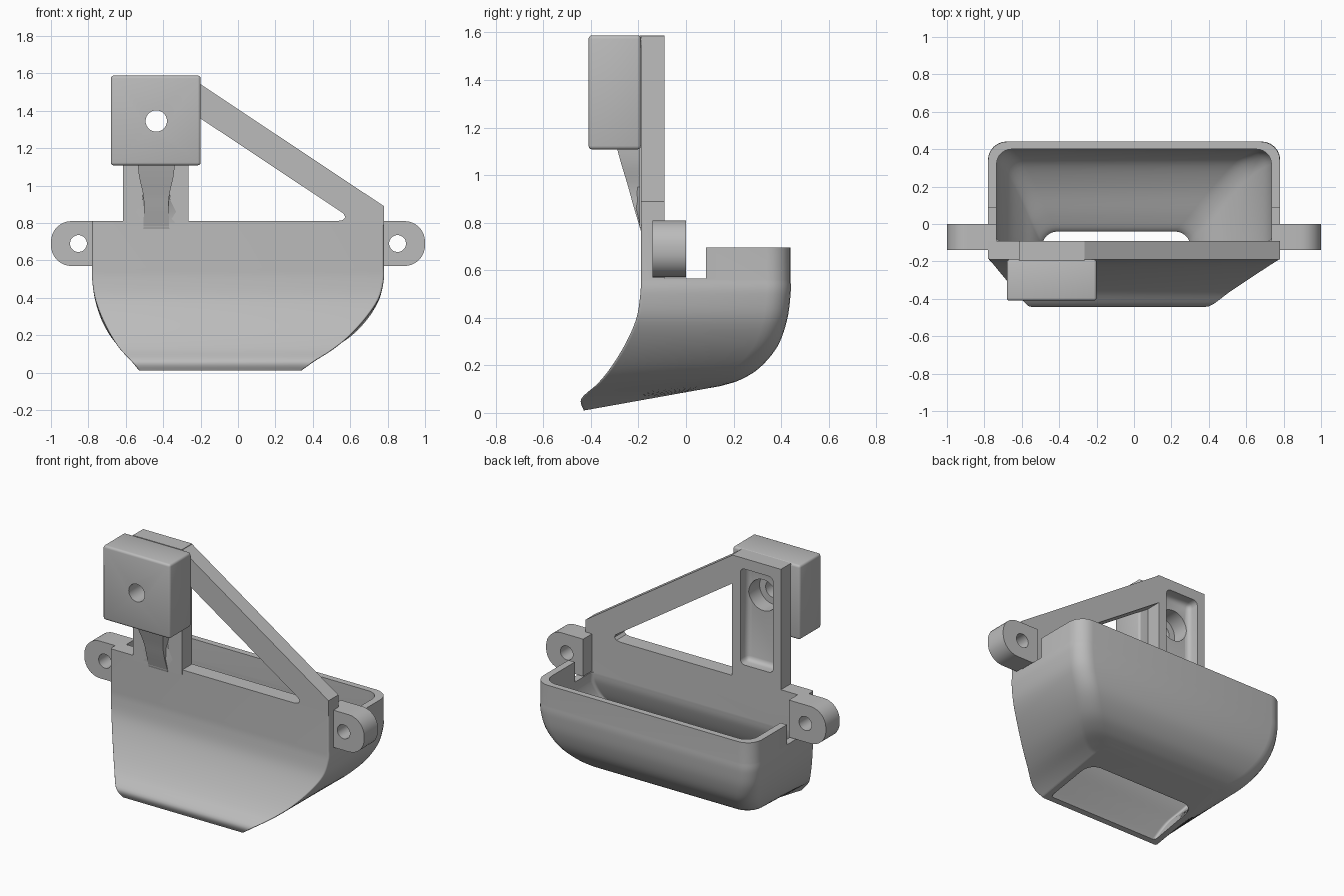
import bpy, bmesh, math
from mathutils import Vector

cube = bpy.data.objects.get("Cube")
if cube:
    bpy.data.objects.remove(cube, do_unlink=True)

GREY = (0.5, 0.5, 0.5, 1)
mat = bpy.data.materials.new("plain grey")
mat.use_nodes = True
mat.diffuse_color = GREY
mat.node_tree.nodes["Principled BSDF"].inputs["Base Color"].default_value = GREY


def finish(name, bm):
    bmesh.ops.recalc_face_normals(bm, faces=bm.faces)
    me = bpy.data.meshes.new(name)
    bm.to_mesh(me)
    bm.free()
    me.materials.append(mat)
    ob = bpy.data.objects.new(name, me)
    bpy.context.collection.objects.link(ob)
    return ob


def loft(name, rings):
    """Skin closed rings of points and cap both ends."""
    bm = bmesh.new()
    rows = [[bm.verts.new(p) for p in ring] for ring in rings]
    n = len(rows[0])
    for a, b in zip(rows, rows[1:]):
        for i in range(n):
            j = (i + 1) % n
            bm.faces.new((a[i], a[j], b[j], b[i]))
    bm.faces.new(rows[0])
    bm.faces.new(rows[-1])
    return finish(name, bm)


def prism(name, outline, y0, y1):
    """Extrude an x-z outline along y."""
    return loft(name, [[(x, y, z) for x, z in outline] for y in (y0, y1)])


def box(name, x0, x1, y0, y1, z0, z1):
    return prism(name, [(x0, z0), (x1, z0), (x1, z1), (x0, z1)], y0, y1)


def rod(name, x, z, r, y0, y1):
    turns = [math.tau * i / 40 for i in range(40)]
    return prism(name, [(x + r * math.cos(a), z + r * math.sin(a)) for a in turns], y0, y1)


def apply(ob, mod):
    bpy.ops.object.select_all(action='DESELECT')
    bpy.context.view_layer.objects.active = ob
    ob.select_set(True)
    bpy.ops.object.modifier_apply(modifier=mod.name)


def cut(ob, *cutters):
    for c in cutters:
        m = ob.modifiers.new("cut", 'BOOLEAN')
        m.operation, m.solver, m.object = 'DIFFERENCE', 'EXACT', c
        apply(ob, m)
        bpy.data.objects.remove(c, do_unlink=True)


def bevel(ob, width, segments=3):
    m = ob.modifiers.new("bevel", 'BEVEL')
    m.width, m.segments, m.limit_method = width, segments, 'ANGLE'
    apply(ob, m)


def smooth(ob):
    bpy.ops.object.select_all(action='DESELECT')
    bpy.context.view_layer.objects.active = ob
    ob.select_set(True)
    bpy.ops.object.shade_smooth_by_angle(angle=math.radians(32))


def spline(keys, steps=5):
    """Catmull-Rom through tuples of section values."""
    k = [Vector(v) for v in keys]
    out = []
    for i in range(len(k) - 1):
        b, c = k[i], k[i + 1]
        a, d = k[max(i - 1, 0)], k[min(i + 2, len(k) - 1)]
        for s in range(steps):
            t = s / steps
            out.append(b + (c - a) * (t / 2) + (a * 2 - b * 5 + c * 4 - d) * (t * t / 2)
                       + (b * 3 - a - c * 3 + d) * (t ** 3 / 2))
    return out + [k[-1]]


def section(v, r_front, r_back):
    """Rounded rectangle between a front point and a back point."""
    front, back = Vector((0, v[0], v[1])), Vector((0, v[2], v[3]))
    xl, xr = v[4], v[5]
    depth = (back - front).length
    way = (back - front) / depth
    pts = []
    for cx, cs, r, start in ((xr - r_back, depth - r_back, r_back, 0),
                             (xl + r_back, depth - r_back, r_back, 90),
                             (xl + r_front, r_front, r_front, 180),
                             (xr - r_front, r_front, r_front, 270)):
        for i in range(7):
            a = math.radians(start + 15 * i)
            pts.append(front + way * (cs + r * math.sin(a)) + Vector((cx + r * math.cos(a), 0, 0)))
    return pts


# Chute shell: front y, z, back y, z, left x, right x of each section
outer = [(-.19, .56, .44, .56, -.78, .78), (-.192, .5, .44, .5, -.78, .78),
         (-.208, .4, .425, .39, -.765, .755), (-.25, .3, .385, .28, -.73, .69),
         (-.31, .2, .31, .19, -.68, .60), (-.37, .125, .23, .14, -.63, .51),
         (-.44, .06, .16, .117, -.57, .41), (-.43, .01, .14, .112, -.53, .34)]
inner = [(-.09, .56, .40, .56, -.735, .735), (-.1, .5, .40, .5, -.735, .735),
         (-.14, .4, .385, .4, -.72, .70), (-.2, .3, .33, .29, -.67, .62),
         (-.26, .2, .2, .2, -.6, .5), (-.33, .11, .04, .13, -.53, .37),
         (-.40, .01, -.04, .08, -.49, .3), (-.42, -.05, -.05, 0, -.48, .29)]
top_out = (-.19, .81, .44, .81, -.78, .78)
top_in = (-.09, .9, .40, .9, -.735, .735)
chute = loft("chute", [section(v, .012, .1) for v in [top_out] + spline(outer)])
cavity = loft("cavity", [section(v, .02, .08) for v in [top_in] + spline(inner)])
cut(chute, cavity,
    box("side_notch", -1, 1, -.09, .085, .565, 1),
    box("rear_trim", -1, 1, .08, 1, .695, 1))
smooth(chute)

# Mounting ears
for side, label in ((1, "left"), (-1, "right")):
    outline = [(.735, .57), (.735, .81)]
    for cz, start in ((.7, 90), (.68, 0)):
        for i in range(9):
            a = math.radians(start - 90 * i / 8)
            outline.append((.89 + .11 * math.cos(a), cz + .11 * math.sin(a)))
    ear = prism(label + "_ear", [(side * x, z) for x, z in outline], -.14, 0)
    cut(ear, rod("ear_hole", side * .853, .69, .045, -.3, .2))
    smooth(ear)

# Upright post with an open pocket in its back
HX, HZ = -.437, 1.345
post = box("post", -.615, -.265, -.195, -.09, .78, 1.588)
pocket = box("pocket", -.56, -.325, -.165, 0, .9, 1.52)
bevel(pocket, .03)
cut(post, pocket, rod("post_bore", HX, HZ, .1, -.3, 0))
smooth(post)

# Square mounting block with a counterbored hole
block = box("mounting_block", -.68, -.2, -.41, -.19, 1.108, 1.588)
bevel(block, .015)
cut(block, rod("counterbore", HX, HZ, .1, -.27, 0), rod("screw_hole", HX, HZ, .057, -.6, 0))
smooth(block)

# Tapered rib under the block
rib_keys = [(1.13, -.295, .1), (1.05, -.273, .092), (.95, -.243, .07), (.87, -.221, .066), (.76, -.188, .07)]
rib = loft("rib", [[(HX - w, y, z), (HX + w, y, z), (HX + w, -.17, z), (HX - w, -.17, z)]
                   for z, y, w in spline(rib_keys, 4)])
smooth(rib)

# Webs flaring from the rib to the post edges
for s in (-1, 1):
    foot, crown = (HX + s * .06, -.185), (HX + s * .175, -.185)
    web = loft("rib_web", [[(foot[0], -.19, z), (foot[0], -.19 - d, z), (HX + s * w, -.19, z)]
                           for z, d, w in ((.8, .008, .172), (.86, .022, .12), (.95, .04, .075))])
    smooth(web)

# Diagonal brace
brace = prism("diagonal_brace", [(-.27, 1.588), (.78, .89), (.78, .79), (.53, .79), (.53, .81), (.56, .815),
                                 (.575, .83), (.565, .85), (-.27, 1.405)], -.19, -.09)
smooth(brace)
